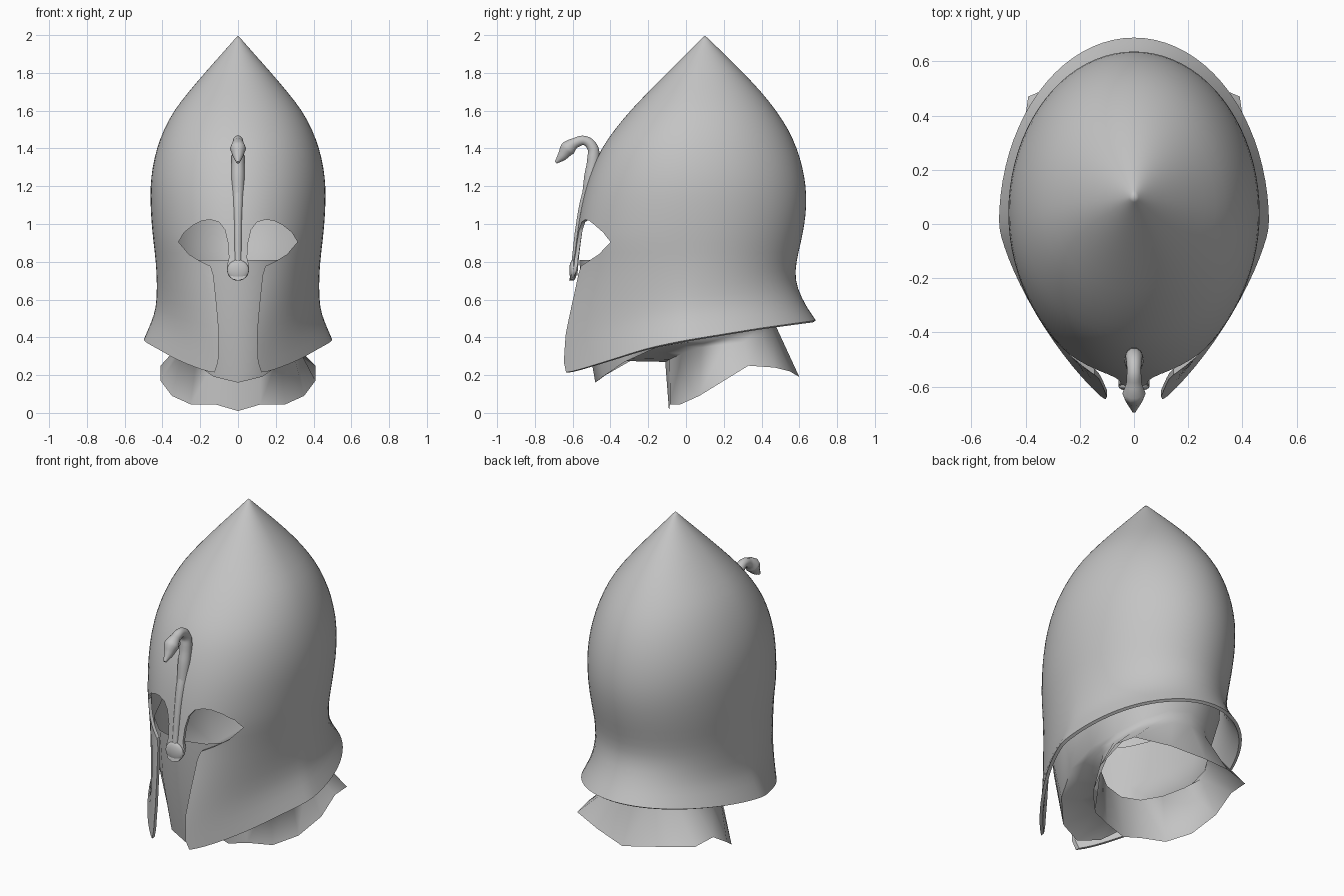
import bpy, bmesh
from math import sin, cos, pi, radians

cube = bpy.data.objects.get("Cube")
if cube:
    bpy.data.objects.remove(cube)

steel = bpy.data.materials.new("plain_grey")
steel.use_nodes = True
GREY = (0.55, 0.55, 0.55, 1)
steel.diffuse_color = GREY
steel.node_tree.nodes["Principled BSDF"].inputs["Base Color"].default_value = GREY


def interpolate(table, value):
    """Piecewise linear lookup in a list of pairs."""
    for (a, va), (b, vb) in zip(table, table[1:]):
        if value <= b:
            return va + (vb - va) * max(0, (value - a) / (b - a))
    return table[-1][1]


def select(obj):
    bpy.ops.object.select_all(action='DESELECT')
    obj.select_set(True)
    bpy.context.view_layer.objects.active = obj


def loft(name, rings, tip=None):
    """Skin a stack of closed rings, optionally ending in a point."""
    bm = bmesh.new()
    loops = [[bm.verts.new(p) for p in ring] for ring in rings]
    count = len(loops[0])
    for low, high in zip(loops, loops[1:]):
        for i in range(count):
            j = (i + 1) % count
            bm.faces.new((low[i], low[j], high[j], high[i]))
    if tip:
        point = bm.verts.new(tip)
        for i in range(count):
            bm.faces.new((loops[-1][i], loops[-1][(i + 1) % count], point))
    bmesh.ops.recalc_face_normals(bm, faces=bm.faces)
    return finish(name, bm)


def finish(name, bm):
    mesh = bpy.data.meshes.new(name)
    bm.to_mesh(mesh)
    bm.free()
    obj = bpy.data.objects.new(name, mesh)
    bpy.context.collection.objects.link(obj)
    mesh.materials.append(steel)
    return obj


def modify(obj, kind, **settings):
    mod = obj.modifiers.new(kind.lower(), kind)
    for key, value in settings.items():
        setattr(mod, key, value)
    select(obj)
    bpy.ops.object.modifier_apply(modifier=mod.name)


def smooth(obj, angle=50):
    select(obj)
    bpy.ops.object.shade_smooth_by_angle(angle=radians(angle))


# Helmet shell: the flared skirt follows a sloping hem, the dome rises to a point
WAIST = 0.8
HEM = [(-.63, .21), (-.4, .28), (-.2, .345), (0, .385), (.4, .45), (.69, .49)]


def shell_ring(half_width, front, back, centre, power, height=None, drop=0):
    ring = []
    for i in range(40):
        t = 2 * pi * i / 40
        c, s = cos(t), sin(t)
        p = 2 / power if s < 0 else 1
        x = half_width * abs(c) ** p * (1 if c > 0 else -1)
        reach = front - centre if s < 0 else back - centre
        y = centre + reach * abs(s) ** p
        z = height or WAIST - drop * (WAIST - interpolate(HEM, y))
        ring.append((x, y, z))
    return ring


# drop, half width, front, back, centre, front roundness
skirt = [(1, .5, -.72, .69, 0, 1.35), (.8, .464, -.71, .65, .01, 1.4),
         (.6, .434, -.69, .615, .02, 1.5), (.3, .43, -.64, .577, .03, 1.7)]
# height, half width, front, back
dome = [(.8, .436, -.597, .585), (.9, .449, -.585, .61), (1, .459, -.572, .63),
        (1.1, .465, -.555, .641), (1.2, .466, -.53, .637), (1.3, .455, -.495, .62),
        (1.4, .432, -.45, .59), (1.5, .395, -.38, .545), (1.6, .342, -.297, .48),
        (1.7, .262, -.2, .4), (1.8, .177, -.1, .305), (1.9, .087, 0, .203),
        (1.97, .025, .072, .13)]
rings = [shell_ring(w, f, b, c, p, drop=d) for d, w, f, b, c, p in skirt]
for z, w, f, b in dome:
    centre = .04 if z < 1.4 else .04 + .06 * (z - 1.4) / .6
    rings.append(shell_ring(w, f, b, centre, 1.9 if z < .85 else 2, height=z))
shell = loft("helmet_shell", rings, (0, .1, 2))
modify(shell, 'SUBSURF', levels=1)
modify(shell, 'SOLIDIFY', thickness=.018, offset=-1)

# Eye holes, nose guard outline and gap between the cheek guards, cut in one go
half = [(.125, .05), (.125, .21), (.105, .27), (.1, .42), (.113, .57), (.13, .73),
        (.145, .777), (.2, .803), (.26, .84), (.315, .905), (.285, .955), (.235, .995),
        (.19, 1.017), (.145, 1.023), (.1, 1.01), (.07, .97), (.053, .9), (.048, .82),
        (.058, .78), (.056, .745), (.035, .71), (0, .7)]
outline = half + [(-x, z) for x, z in reversed(half[:-1])]
bm = bmesh.new()
face = bm.faces.new([bm.verts.new((x, -1, z)) for x, z in outline])
depth = bmesh.ops.extrude_face_region(bm, geom=[face])["geom"]
for v in depth:
    if isinstance(v, bmesh.types.BMVert):
        v.co.y = -.3
bmesh.ops.recalc_face_normals(bm, faces=bm.faces)
cutter = finish("face_cutter", bm)
cutter.hide_render = True
modify(shell, 'BOOLEAN', object=cutter, operation='DIFFERENCE', solver='EXACT')
bpy.data.objects.remove(cutter)
smooth(shell, 40)


# Inner lining: face, under-chin and neck collar with an uneven hem
def lining_ring(front, side, back):
    ring = []
    for i in range(16):
        t = pi * i / 8
        c = cos(t)
        end = front if c > 0 else back
        ring.append((side[0] * sin(t),
                     side[1] + (end[0] - side[1]) * abs(c),
                     side[2] + (end[1] - side[2]) * c * c))
    return ring


hem = [(0, -.09, .01), (.12, -.085, .045), (.25, -.03, .045), (.35, .07, .09),
       (.41, .2, .17), (.41, .33, .25), (.39, .47, .24), (.2, .55, .22), (0, .6, .19)]
hem += [(-x, y, z) for x, y, z in reversed(hem[1:-1])]
lining = loft("face_and_neck_lining", [
    hem,
    lining_ring((-.11, .27), (.31, .2, .36), (.48, .45)),
    lining_ring((-.34, .275), (.32, .1, .37), (.48, .5)),
    lining_ring((-.48, .16), (.34, .05, .38), (.49, .53)),
    lining_ring((-.54, .5), (.39, .05, .6), (.53, .65)),
    lining_ring((-.565, .81), (.4, .04, .81), (.55, .81))])
smooth(lining, 80)


# Bird-neck ornament on the brow and the ridge along the nose guard
def tube(name, points):
    data = bpy.data.curves.new(name, 'CURVE')
    data.dimensions = '3D'
    data.bevel_depth = 1
    data.bevel_resolution = 3
    data.resolution_u = 5
    data.use_fill_caps = True
    spline = data.splines.new('BEZIER')
    spline.bezier_points.add(len(points) - 1)
    for p, (y, z, r) in zip(spline.bezier_points, points):
        p.co = (0, y, z)
        p.radius = r
        p.handle_left_type = p.handle_right_type = 'AUTO'
    obj = bpy.data.objects.new(name, data)
    bpy.context.collection.objects.link(obj)
    data.materials.append(steel)
    select(obj)
    bpy.ops.object.convert(target='MESH')
    smooth(bpy.context.object, 60)


tube("bird_ornament", [(-.525, 1.12, .03), (-.505, 1.25, .036), (-.49, 1.35, .034),
                       (-.495, 1.405, .03), (-.535, 1.441, .026), (-.585, 1.43, .028),
                       (-.625, 1.4, .043), (-.655, 1.36, .028), (-.69, 1.325, .008)])
tube("nose_ridge", [(-.594, .73, .02), (-.582, .85, .019), (-.562, 1, .021),
                    (-.535, 1.12, .027), (-.505, 1.23, .025)])

# Rounded tip of the nose guard
bpy.ops.mesh.primitive_uv_sphere_add(segments=20, ring_count=12, location=(0, -.598, .755))
tip = bpy.context.object
tip.name = "nose_guard_tip"
tip.scale = (.058, .02, .055)
tip.data.materials.append(steel)
smooth(tip, 60)
